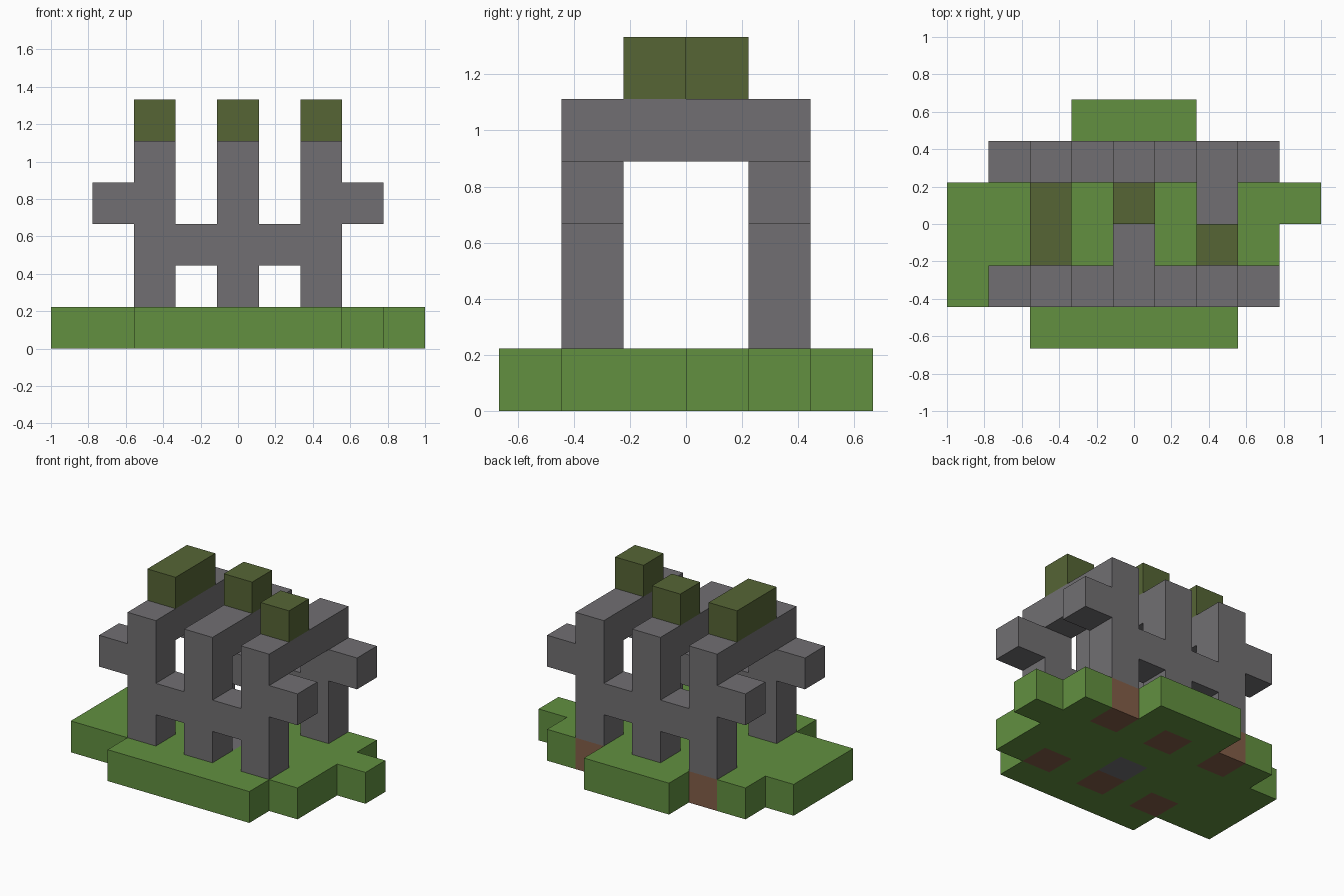
import bpy
import bmesh
from mathutils import Vector

cube = bpy.data.objects.get("Cube")
if cube:
    bpy.data.objects.remove(cube, do_unlink=True)

U = 2 / 9                            # edge of one block
ORIGIN = Vector((-4.5, -3, 0))       # grid corner, in blocks
COLUMNS = (2, 4, 6)


def material(name, rgb):
    mat = bpy.data.materials.new(name)
    mat.use_nodes = True
    colour = (*rgb, 1)
    mat.diffuse_color = colour
    bsdf = next(n for n in mat.node_tree.nodes if n.type == "BSDF_PRINCIPLED")
    bsdf.inputs["Base Color"].default_value = colour
    return mat


grass = material("grass_green", (0.122, 0.279, 0.051))
stone = material("stone_grey", (0.165, 0.159, 0.168))
moss = material("moss_olive", (0.093, 0.130, 0.036))
dirt = material("dirt_brown", (0.227, 0.112, 0.065))


def box(x, y, z):
    """Blocks filling inclusive (first, last) ranges on each axis."""
    return {(i, j, k) for i in range(x[0], x[1] + 1)
            for j in range(y[0], y[1] + 1) for k in range(z[0], z[1] + 1)}


def wall(j):
    """Three posts, a rail joining them, and an arm on either end."""
    blocks = box((2, 6), (j, j), (2, 2))
    blocks |= box((1, 2), (j, j), (3, 3)) | box((6, 7), (j, j), (3, 3))
    for i in COLUMNS:
        blocks |= box((i, i), (j, j), (1, 4))
    return blocks


# Footings and the single floor stone sit flush inside the ground
footings = {(i, j, 0) for i in COLUMNS for j in (1, 4)}
floor_stone = box((4, 4), (2, 2), (0, 0))

# Ground rows from front to back, as first and last block
ground = set()
for j, span in enumerate([(2, 6), (0, 7), (0, 7), (0, 8), (1, 7), (3, 5)]):
    ground |= box(span, (j, j), (0, 0))
ground -= footings | floor_stone

# Beams across the top, and the mossy blocks on them
beams, caps = set(), set()
for i, span in zip(COLUMNS, [(2, 3), (3, 3), (2, 2)]):
    beams |= box((i, i), (2, 3), (4, 4))
    caps |= box((i, i), span, (5, 5))

parts = [
    ("grass_ground", ground, grass),
    ("post_footings", footings, dirt),
    ("floor_stone", floor_stone, stone),
    ("front_wall", wall(1), stone),
    ("back_wall", wall(4), stone),
    ("roof_beams", beams, stone),
    ("moss_caps", caps, moss),
]
filled = set().union(*(blocks for _, blocks, _ in parts))


def build(name, blocks, mat):
    """Make one mesh from the exposed sides of its blocks."""
    bm = bmesh.new()
    for block in sorted(blocks):
        centre = Vector(block) + Vector((0.5, 0.5, 0.5)) + ORIGIN
        for axis in range(3):
            for sign in (-1, 1):
                n = Vector((0, 0, 0))
                n[axis] = sign
                if tuple(int(c) for c in Vector(block) + n) in filled:
                    continue
                a = Vector((0, 0, 0))
                a[(axis + 1) % 3] = 1
                b = n.cross(a)
                corners = (-a - b, a - b, a + b, b - a)
                bm.faces.new([bm.verts.new((centre + (n + c) / 2) * U)
                              for c in corners])
    bmesh.ops.remove_doubles(bm, verts=bm.verts, dist=U / 100)
    mesh = bpy.data.meshes.new(name)
    bm.to_mesh(mesh)
    bm.free()
    mesh.materials.append(mat)
    bpy.context.scene.collection.objects.link(bpy.data.objects.new(name, mesh))


for part in parts:
    build(*part)
